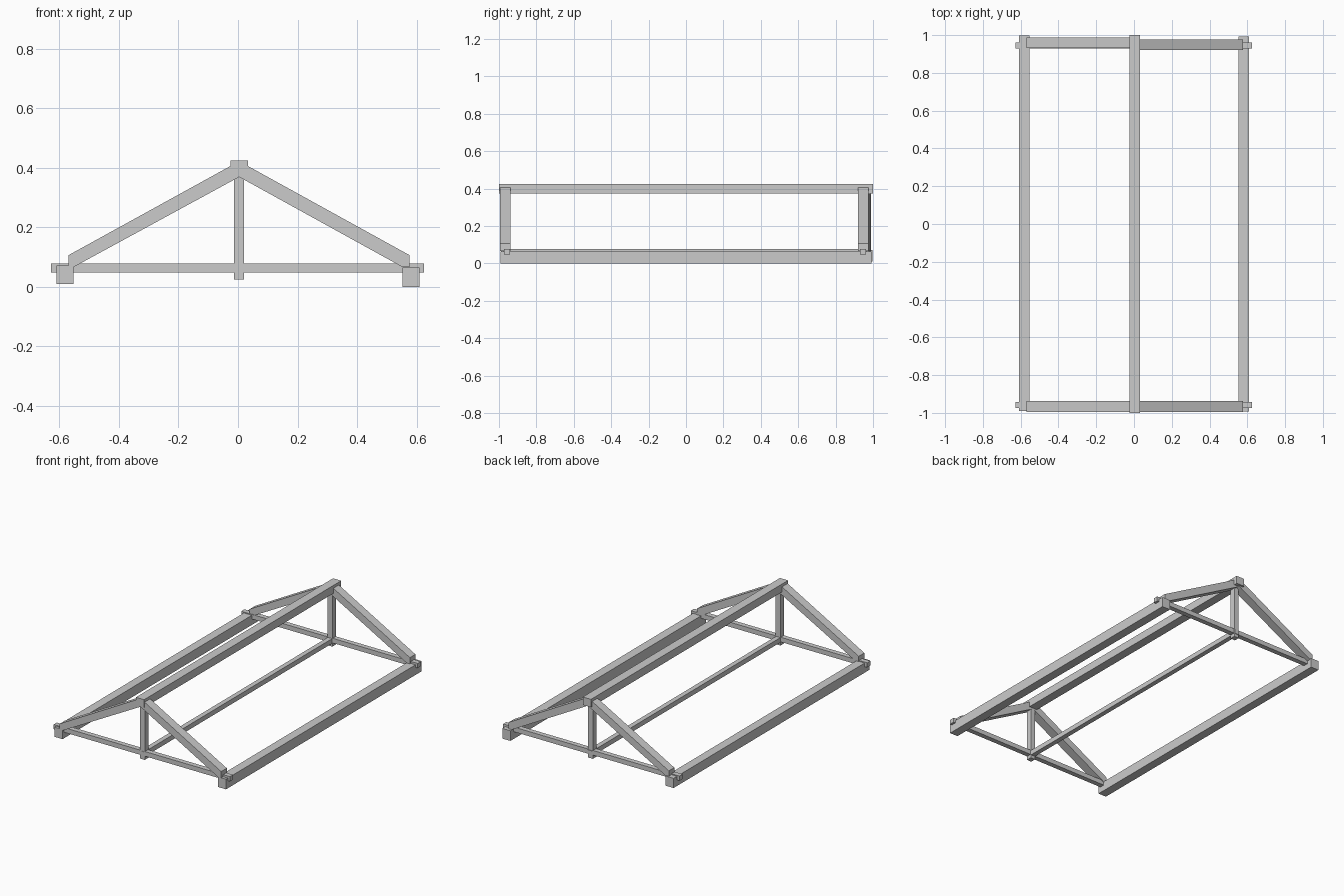
import bpy

if "Cube" in bpy.data.objects:
    bpy.data.objects.remove(bpy.data.objects["Cube"])


def prism(name, profile, y0, y1):
    """Extrude an x/z outline (clockwise seen from the front) along y."""
    n = len(profile)
    verts = [(x, y, z) for y in (y0, y1) for x, z in profile]
    faces = [tuple(reversed(range(n))), tuple(range(n, 2 * n))]
    faces += [(i, (i + 1) % n, n + (i + 1) % n, n + i) for i in range(n)]
    mesh = bpy.data.meshes.new(name)
    mesh.from_pydata(verts, [], faces)
    obj = bpy.data.objects.new(name, mesh)
    bpy.context.collection.objects.link(obj)
    # make all normals point outwards
    import bmesh
    bm = bmesh.new()
    bm.from_mesh(mesh)
    bmesh.ops.recalc_face_normals(bm, faces=bm.faces)
    bm.to_mesh(mesh)
    bm.free()
    return obj


def beam(name, x, y, z):
    """Rectangular timber given its x, y and z ranges."""
    return prism(name, [(x[0], z[0]), (x[0], z[1]), (x[1], z[1]), (x[1], z[0])], *y)


CX = 0.004  # ridge centre line

# Long timbers: ridge, two wall plates, thin lower runner
beam("ridge_beam", (-0.025, 0.033), (-1, 1), (0.373, 0.424))
beam("left_wall_plate", (-0.61, -0.553), (-0.99, 0.997), (0.01, 0.072))
beam("right_wall_plate", (0.552, 0.61), (-0.993, 0.993), (0.0, 0.065))
beam("lower_runner", (-0.012, 0.019), (-0.977, 0.968), (0.045, 0.076))


def rafter(name, foot_x, y):
    """Sloped timber with a plumb-cut foot notched over the wall plate."""
    s = 1 if foot_x > 0 else -1
    outline = [(foot_x, 0.106), (CX + s * 0.029, 0.406), (CX, 0.406),
               (CX, 0.369), (s * 0.553, 0.066), (foot_x, 0.066)]
    prism(name, outline, *y)


# Gable frames: tie beam, king post and a pair of rafters at each end
for end, yc, left_y, right_y in (
        ("front", -0.958, (-0.995, -0.938), (-0.995, -0.938)),
        ("back", 0.946, (0.933, 0.988), (0.92, 0.976))):
    beam(end + "_tie_beam", (-0.628, 0.625), (yc - 0.016, yc + 0.016), (0.048, 0.078))
    beam(end + "_king_post", (-0.013, 0.021), (yc - 0.018, yc + 0.018), (0.025, 0.39))
    rafter(end + "_left_rafter", -0.57, left_y)
    rafter(end + "_right_rafter", 0.577, right_y)
